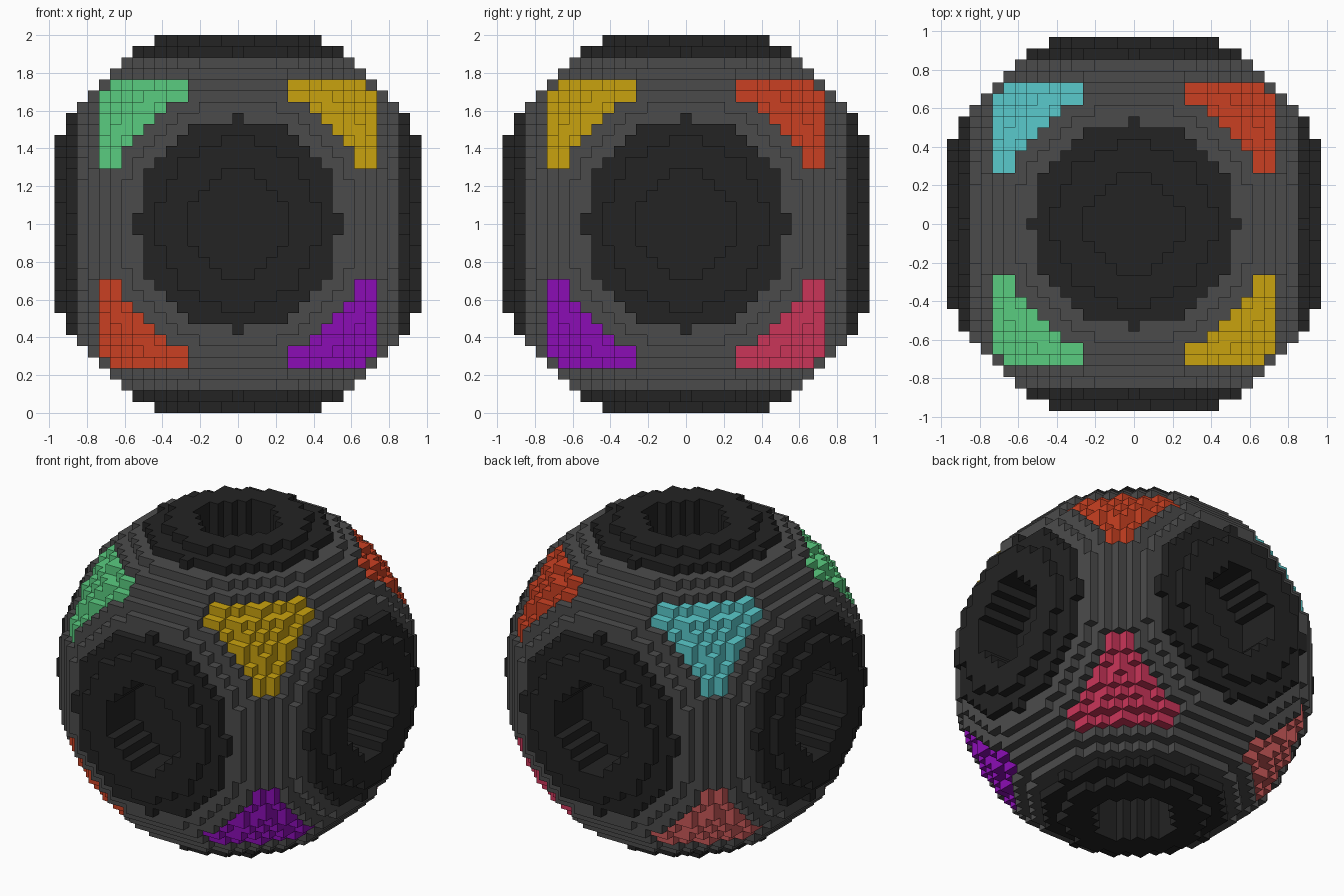
import bpy

if "Cube" in bpy.data.objects:
    bpy.data.objects.remove(bpy.data.objects["Cube"])

# Block ball: blocks of 1/17 unit; 33 wide, 33 deep, 34 tall (middle layer doubled)
S = 2 / 34
R2 = 17.5 ** 2      # ball radius squared, in blocks
RIM = 15            # layers from here outwards form the dark port rims
HOLE2 = 17          # port hole radius squared
FLOOR = 12          # layers from here outwards are cut away inside a port hole


def material(name, hex_colour):
    def lin(c):
        c /= 255
        return c / 12.92 if c <= 0.04045 else ((c + 0.055) / 1.055) ** 2.4
    m = bpy.data.materials.new(name)
    rgb = [lin(int(hex_colour[i:i + 2], 16)) for i in (0, 2, 4)]
    m.diffuse_color = (*rgb, 1)
    m.use_nodes = True
    m.node_tree.nodes["Principled BSDF"].inputs["Base Color"].default_value = m.diffuse_color
    return m


charcoal = material("charcoal", "232323")
grey = material("grey", "4b4b4b")
orange = material("orange_red", "ca4022")
# Corner panels, keyed by the sign of x, y, z
PANELS = {
    (-1, -1, 1): material("green", "5acc80"),
    (1, -1, 1): material("gold", "c9a20f"),
    (-1, -1, -1): orange,
    (1, -1, -1): material("purple", "8b0db5"),
    (1, 1, 1): orange,
    (1, 1, -1): material("crimson", "ca3559"),
    (-1, 1, 1): material("cyan", "5acacc"),
    (-1, 1, -1): material("dusty_red", "c85858"),
}


def fold(v):
    """Distance of a block from the centre along each axis; z has a doubled middle."""
    x, y, z = v
    return abs(x), abs(y), (z if z >= 0 else -1 - z)


def solid(v):
    d = fold(v)
    if max(d) > 16 or sum(c * c for c in d) > R2:
        return False
    a, b, c = sorted(d)
    return not (c >= FLOOR and a * a + b * b <= HOLE2)


def sign(c):
    return 1 if c >= 0 else -1


def part_of(v, step):
    """Name and material of the part that an exposed block face belongs to."""
    d = fold(v)
    a, b, c = sorted(d)
    axis = d.index(c)
    w = tuple(p + q for p, q in zip(v, step))
    na, nb, nc = sorted(fold(w))
    in_hole = nc >= FLOOR and na * na + nb * nb <= HOLE2
    if c >= RIM or in_hole:
        side = (("left", "right"), ("front", "back"), ("bottom", "top"))[axis]
        return side[v[axis] >= 0] + "_port", charcoal
    if a >= 5 and c <= 12:
        s = tuple(sign(q) for q in v)
        name = "_".join((("lower", "upper")[s[2] > 0], ("front", "back")[s[1] > 0],
                         ("left", "right")[s[0] > 0], "panel"))
        return name, PANELS[s]
    return "shell", grey


# Gather exposed block faces part by part
parts = {}
for x in range(-16, 17):
    for y in range(-16, 17):
        for z in range(-17, 17):
            if not solid((x, y, z)):
                continue
            for axis in range(3):
                for s in (-1, 1):
                    step = [0, 0, 0]
                    step[axis] = s
                    if solid((x + step[0], y + step[1], z + step[2])):
                        continue
                    name, mat = part_of((x, y, z), step)
                    verts, faces, _ = parts.setdefault(name, ({}, [], mat))
                    u, w = (axis + 1) % 3, (axis + 2) % 3
                    loop = []
                    for p, q in ((0, 0), (1, 0), (1, 1), (0, 1))[::s]:
                        c = [x, y, z]
                        c[axis] += s > 0
                        c[u] += p
                        c[w] += q
                        loop.append(verts.setdefault(tuple(c), len(verts)))
                    faces.append(loop)

# Make one object per part
for name, (verts, faces, mat) in parts.items():
    me = bpy.data.meshes.new(name)
    me.from_pydata([((x - 0.5) * S, (y - 0.5) * S, (z + 17) * S) for x, y, z in verts],
                   [], faces)
    me.materials.append(mat)
    bpy.context.collection.objects.link(bpy.data.objects.new(name, me))
